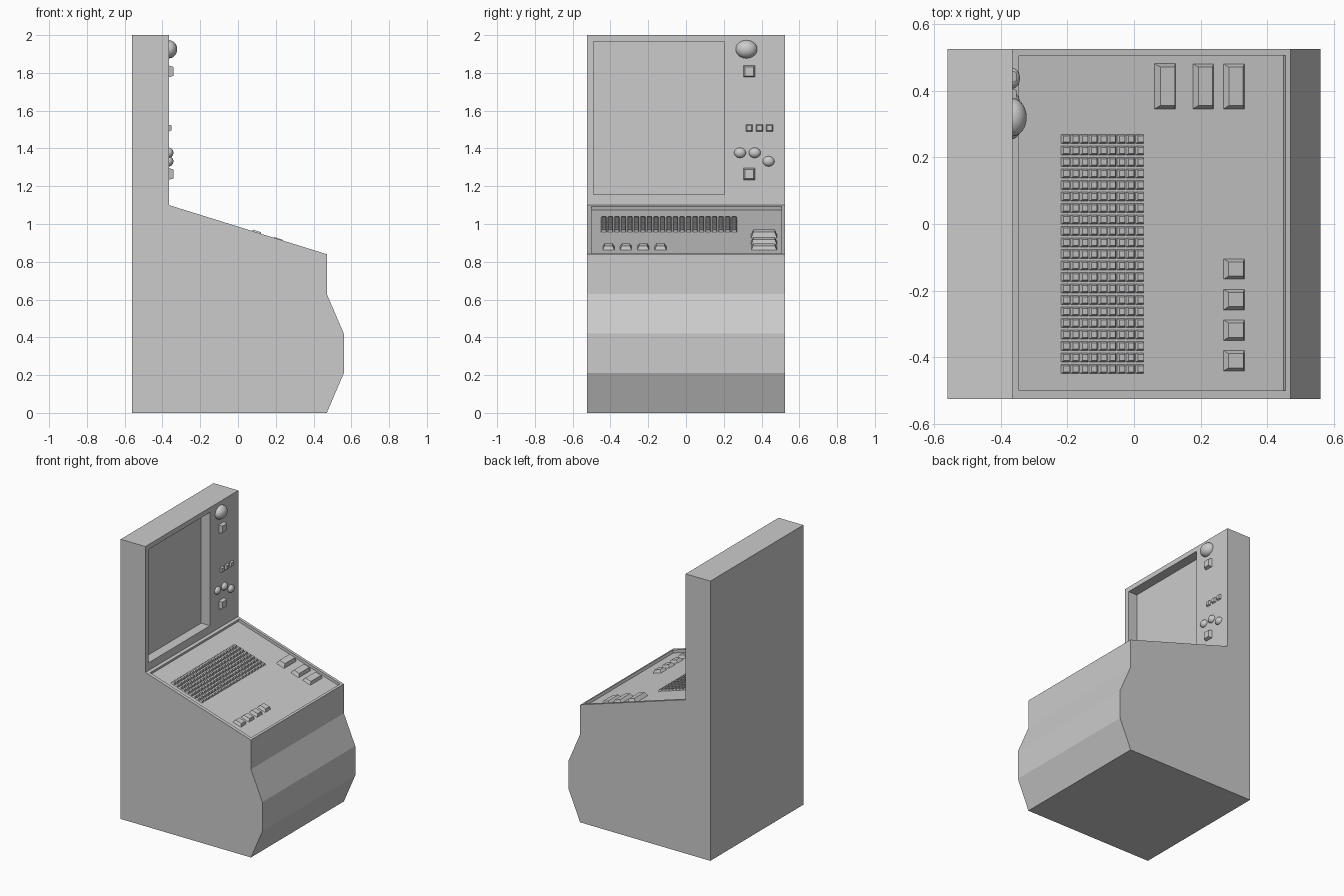
import bpy, bmesh, math
from mathutils import Matrix, Vector

if "Cube" in bpy.data.objects:
    bpy.data.objects.remove(bpy.data.objects["Cube"])

FACE_X = -0.365                       # plane of the upright front
TOP_Z, LOW_X, LOW_Z = 1.10, 0.47, 0.84
TILT = math.atan2(TOP_Z - LOW_Z, LOW_X - FACE_X)

# local frames: (u, v, height off the surface)
DESK = Matrix.Translation((FACE_X, 0, TOP_Z)) @ Matrix.Rotation(TILT, 4, 'Y')
WALL = Matrix(((0, 0, 1, FACE_X), (1, 0, 0, 0), (0, 1, 0, 0), (0, 0, 0, 1)))
DEPTH = 0.02                          # desk recess depth


def finish(name, bm):
    bmesh.ops.recalc_face_normals(bm, faces=bm.faces[:])
    me = bpy.data.meshes.new(name)
    bm.to_mesh(me)
    bm.free()
    ob = bpy.data.objects.new(name, me)
    bpy.context.collection.objects.link(ob)
    return ob


def add_cap(bm, frame, u, v, su, sv, h0, h1, inset):
    """Tapered block standing on a surface."""
    rings = []
    for h, i in ((h0, 0), (h1, inset)):
        a, b = su / 2 - i, sv / 2 - i
        rings.append([bm.verts.new(frame @ Vector((u + p * a, v + q * b, h)))
                      for p, q in ((-1, -1), (1, -1), (1, 1), (-1, 1))])
    lo, hi = rings
    bm.faces.new(lo[::-1])
    bm.faces.new(hi)
    for k in range(4):
        n = (k + 1) % 4
        bm.faces.new((lo[k], lo[n], hi[n], hi[k]))


def caps(name, frame, items):
    bm = bmesh.new()
    for it in items:
        add_cap(bm, frame, *it)
    return finish(name, bm)


def du(x):
    """World x of a desk-floor point to distance along the slope."""
    return (x - FACE_X + DEPTH * math.sin(TILT)) / math.cos(TILT)


def recess(body, frame, u, v, su, sv, depth):
    cutter = caps("recess_cutter", frame, [(u, v, su, sv, -depth, 0.05, 0)])
    cutter.hide_render = True
    mod = body.modifiers.new("recess", 'BOOLEAN')
    mod.operation, mod.solver, mod.object = 'DIFFERENCE', 'EXACT', cutter
    bpy.context.view_layer.objects.active = body
    bpy.ops.object.modifier_apply(modifier=mod.name)
    bpy.data.objects.remove(cutter)


# cabinet: side profile extruded across the width
profile = [(-0.56, 0), (0.47, 0), (0.56, 0.21), (0.56, 0.42), (0.47, 0.63),
           (LOW_X, LOW_Z), (FACE_X, TOP_Z), (FACE_X, 2), (-0.56, 2)]
bm = bmesh.new()
side = bm.faces.new([bm.verts.new((x, -0.525, z)) for x, z in profile])
ext = bmesh.ops.extrude_face_region(bm, geom=[side])
bmesh.ops.translate(bm, vec=(0, 1.05, 0),
                    verts=[g for g in ext["geom"] if isinstance(g, bmesh.types.BMVert)])
cabinet = finish("cabinet", bm)

# screen recess and sunken desk panel
recess(cabinet, WALL, -0.1425, 1.56, 0.695, 0.81, 0.07)
c = math.cos(TILT)
recess(cabinet, DESK, (0.055 - FACE_X) / c, 0.0025, 0.80 / c, 1.005, DEPTH)

# keyboard grid
base = -DEPTH - 0.002
caps("keyboard_keys", DESK,
     [(du(-0.206 + 0.0278 * i), -0.435 + 0.0345 * j, 0.0275, 0.029, base, -DEPTH + 0.012, 0.005)
      for i in range(9) for j in range(21)])

# wide desk buttons and square desk buttons
caps("wide_buttons", DESK,
     [(du(x), 0.413, 0.067, 0.137, base, -DEPTH + h, 0.011)
      for x, h in ((0.0925, 0.028), (0.2075, 0.024), (0.30, 0.02))])
caps("square_desk_buttons", DESK,
     [(du(0.30), -0.135 - 0.0917 * k, 0.067, 0.063, base, -DEPTH + 0.02, 0.01)
      for k in range(4)])

# square buttons beside the screen
caps("square_wall_buttons", WALL,
     [(0.335, z, 0.063, 0.063, -0.002, 0.023, 0.008) for z in (1.808, 1.265)])
caps("small_wall_buttons", WALL,
     [(y, 1.508, 0.037, 0.037, -0.002, 0.013, 0.006) for y in (0.335, 0.389, 0.442)])

# rounded lamp and knobs beside the screen
domes = [("lamp_dome", 0.32, 1.925, 0.057, 0.048, 0.043)]
domes += [(f"knob_{i + 1}", y, z, 0.031, 0.027, 0.023)
          for i, (y, z) in enumerate(((0.286, 1.377), (0.364, 1.377), (0.437, 1.332)))]
for name, y, z, ry, rz, rx in domes:
    bm = bmesh.new()
    bmesh.ops.create_uvsphere(bm, u_segments=24, v_segments=16, radius=1)
    bmesh.ops.bisect_plane(bm, geom=bm.verts[:] + bm.edges[:] + bm.faces[:], dist=1e-5,
                           plane_co=(0, 0, 0), plane_no=(0, 0, 1), clear_inner=True)
    bm.transform(WALL @ Matrix.Translation((y, z, 0)) @ Matrix.Diagonal((ry, rz, rx, 1)))
    for f in bm.faces:
        f.smooth = True
    finish(name, bm)
